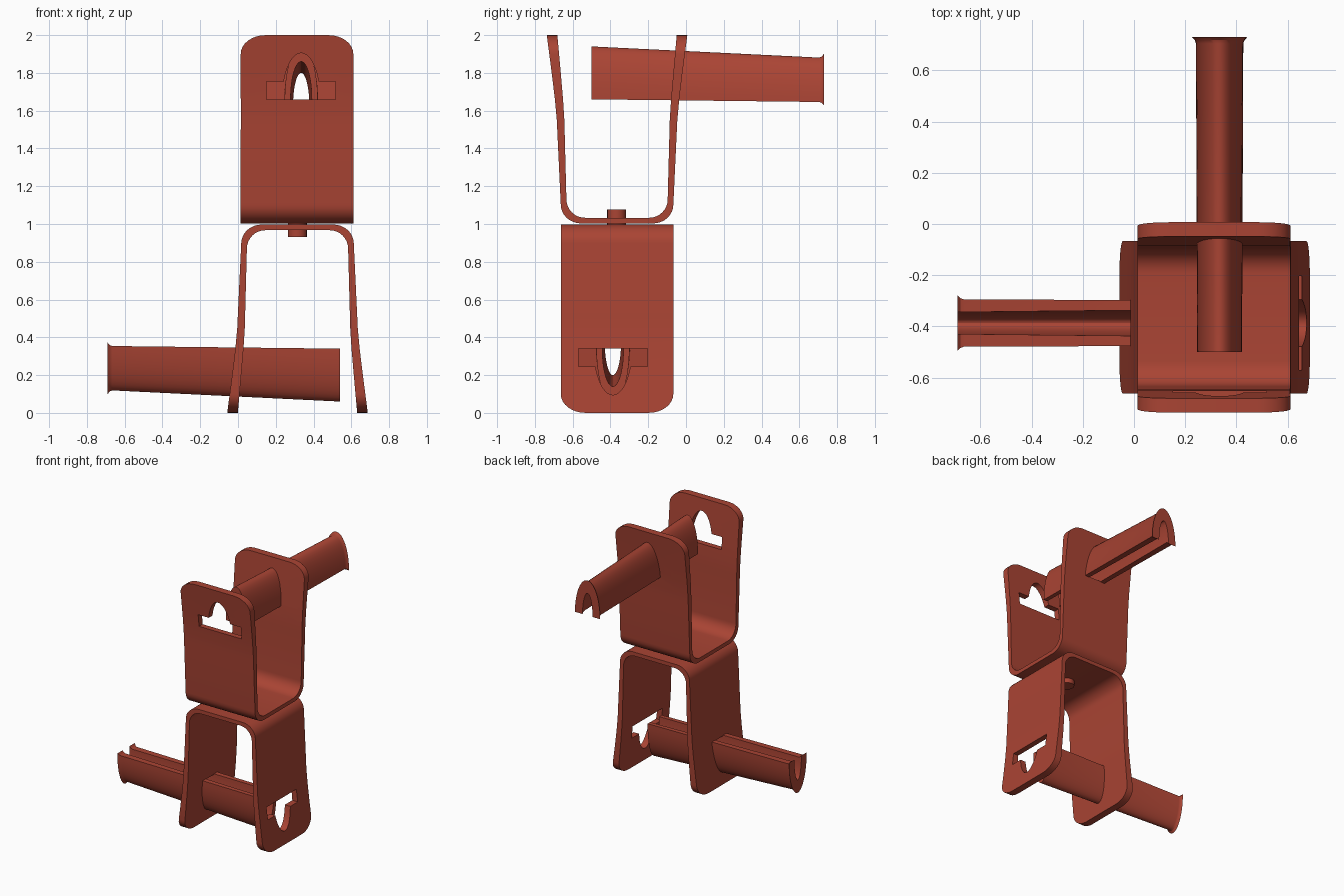
import bpy, bmesh, math
from mathutils import Matrix

if "Cube" in bpy.data.objects:
    bpy.data.objects.remove(bpy.data.objects["Cube"])

red = bpy.data.materials.new("brick_red")
red.diffuse_color = (0.40, 0.058, 0.034, 1)
red.use_nodes = True
red.node_tree.nodes["Principled BSDF"].inputs["Base Color"].default_value = red.diffuse_color

# Local axes: a = across bracket, b = pin direction, w = height from the joint
UPPER = Matrix(((1, 0, 0, 0.3125), (0, 1, 0, -0.365), (0, 0, 1, 1), (0, 0, 0, 1)))
LOWER = Matrix(((0, -1, 0, 0.315), (-1, 0, 0, -0.365), (0, 0, -1, 1), (0, 0, 0, 1)))
PIN_A = 0.022  # sideways offset of the pin and its holes


def arc(ca, cw, ra, rw, t0, t1, n=8):
    return [(ca + ra * math.cos(math.radians(t0 + (t1 - t0) * i / n)),
             cw + rw * math.sin(math.radians(t0 + (t1 - t0) * i / n))) for i in range(n + 1)]


def loft(name, rings):
    """Skin closed rings of 3D points and cap both ends."""
    bm = bmesh.new()
    vs = [[bm.verts.new(p) for p in r] for r in rings]
    n = len(rings[0])
    for r, s in zip(vs, vs[1:]):
        for i in range(n):
            j = (i + 1) % n
            bm.faces.new((r[i], r[j], s[j], s[i]))
    bm.faces.new(vs[0][::-1])
    bm.faces.new(vs[-1])
    bmesh.ops.recalc_face_normals(bm, faces=bm.faces)
    me = bpy.data.meshes.new(name)
    bm.to_mesh(me)
    bm.free()
    me.materials.append(red)
    ob = bpy.data.objects.new(name, me)
    bpy.context.collection.objects.link(ob)
    return ob


def boolean(ob, cutter, op):
    m = ob.modifiers.new("cut", 'BOOLEAN')
    m.object, m.operation, m.solver = cutter, op, 'EXACT'
    bpy.context.view_layer.objects.active = ob
    bpy.ops.object.modifier_apply(modifier=m.name)
    bpy.data.objects.remove(cutter)


def along_b(name, pts, b0, b1):
    return loft(name, [[(a, b, w) for a, w in pts] for b in (b0, b1)])


def finish(ob, mat):
    ob.data.transform(mat)
    bpy.ops.object.select_all(action='DESELECT')
    ob.select_set(True)
    bpy.context.view_layer.objects.active = ob
    bpy.ops.object.shade_smooth_by_angle(angle=math.radians(25))


def bracket(name, mat):
    # U-shaped strap with legs that flare outward
    outer = arc(0.19, 0.103, 0.108, 0.1, -90, 0) + [(0.319, 0.55), (0.329, 0.66), (0.346, 0.8), (0.372, 1.0)]
    inner = arc(0.17, 0.13, 0.098, 0.097, -90, 0) + [(0.279, 0.55), (0.286, 0.66), (0.298, 0.8), (0.316, 1.0)]
    half = outer + inner[::-1]
    prof = half + [(-b, w) for b, w in half[::-1]]
    ob = loft(name, [[(a, b, w) for b, w in prof] for a in (-0.298, 0.298)])
    # rounded leg ends
    plate = [(-0.31, -0.1), (0.31, -0.1), (0.31, 0.5), (0.2979, 0.5)] + arc(0.168, 0.9, 0.13, 0.0995, 0, 90) \
        + arc(-0.168, 0.9, 0.13, 0.0995, 90, 180) + [(-0.2979, 0.5), (-0.31, 0.5)]
    boolean(ob, along_b("outline", plate, -0.6, 0.6), 'INTERSECT')
    # keyhole in the near leg: wide slot with an arch above
    key = [(-0.183, 0.66), (0.183, 0.66), (0.183, 0.755), (0.092, 0.755)]
    key += [p for p in arc(0, 0.66, 0.1, 0.245, 26, 154, 16)] + [(-0.092, 0.755), (-0.183, 0.755)]
    boolean(ob, along_b("keyhole", [(a + PIN_A, w) for a, w in key], -0.6, -0.1), 'DIFFERENCE')
    # plain arch in the far leg, filled by the pin
    hole = arc(PIN_A, 0.658, 0.084, 0.25, 0, 180, 16)
    boolean(ob, along_b("arch", hole, 0.1, 0.6), 'DIFFERENCE')
    finish(ob, mat)


def pin(name, mat, b0):
    # hollow arch section: position, half width, base, crown, slot half width, slot top
    stations = [(0, 0.0875, 0.66, 0.94, 0.056, 0.86),
                (1.205, 0.0925, 0.646, 0.881, 0.043, 0.80),
                (1.218, 0.097, 0.642, 0.886, 0.043, 0.80),
                (1.23, 0.108, 0.628, 0.9, 0.043, 0.80)]
    rings = []
    for d, hw, base, top, sw, st in stations:
        sec = arc(PIN_A, base, hw, top - base, 0, 180, 24) + arc(PIN_A, base, sw, st - base, 180, 0, 24)
        rings.append([(a, b0 + d, w) for a, w in sec])
    finish(loft(name, rings), mat)


bracket("upper_bracket", UPPER)
bracket("lower_bracket", LOWER)
pin("upper_pin", UPPER, -0.135)
pin("lower_pin", LOWER, -0.225)

# swivel rivet joining the two brackets
circle = arc(0, 0, 0.05, 0.05, 0, 345, 23)
rivet = loft("swivel_rivet", [[(x, y, w) for x, y in circle] for w in (-0.07, 0.077)])
finish(rivet, Matrix.Translation((0.314, -0.367, 1)))
